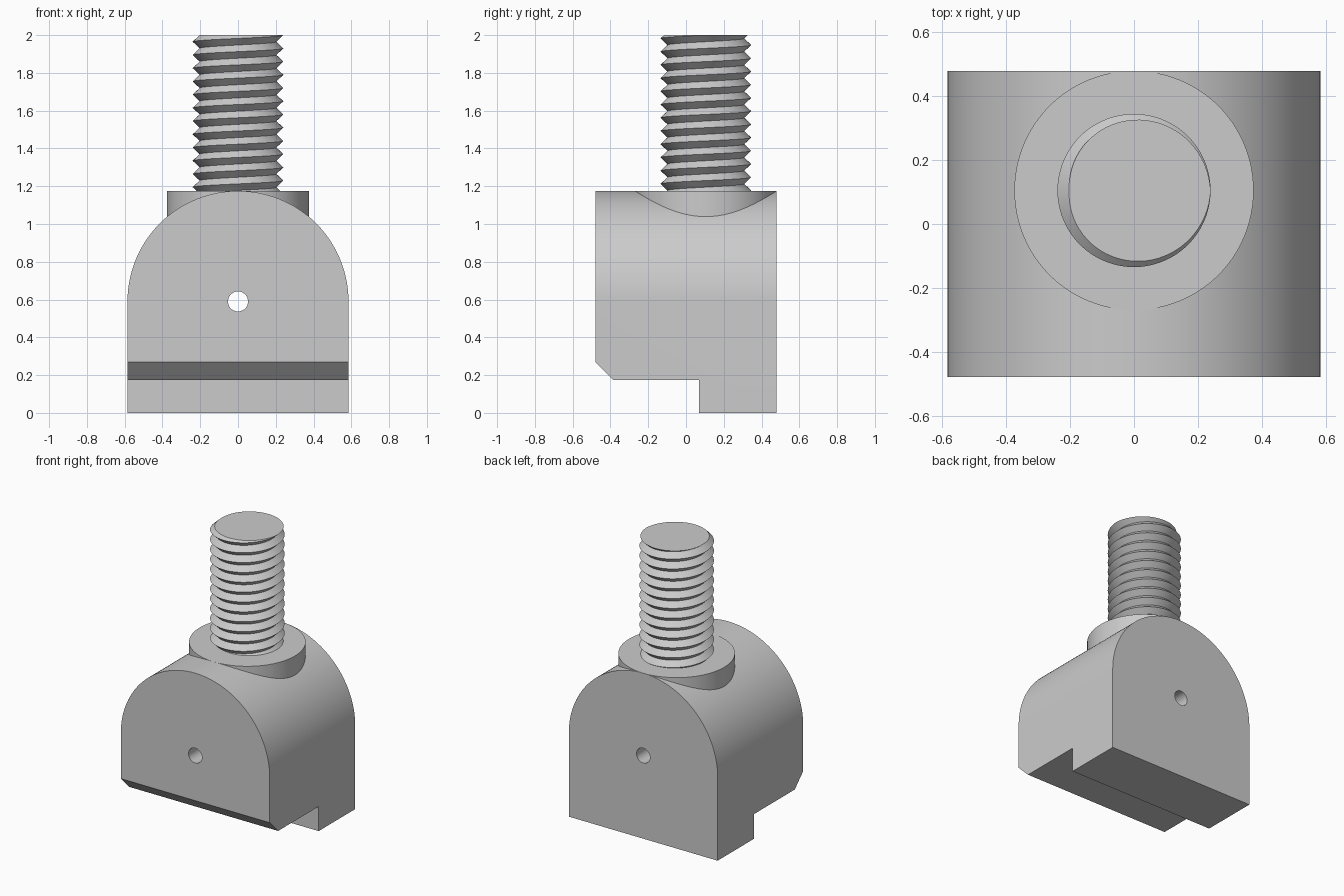
import bpy, bmesh
from math import sin, cos, pi, tau

cube = bpy.data.objects.get("Cube")
if cube:
    bpy.data.objects.remove(cube, do_unlink=True)

steel = bpy.data.materials.new("plain_grey_metal")
steel.use_nodes = True
GREY = (0.6, 0.6, 0.6, 1)
steel.diffuse_color = GREY
steel.node_tree.nodes["Principled BSDF"].inputs["Base Color"].default_value = GREY

HALF_W, HALF_D, ARCH_Z = 0.585, 0.48, 0.59
TOP = ARCH_Z + HALF_W
STUD_Y = 0.105


def finish(name, bm):
    """Turn a bmesh into a linked object with outward normals."""
    bmesh.ops.recalc_face_normals(bm, faces=bm.faces)
    mesh = bpy.data.meshes.new(name)
    bm.to_mesh(mesh)
    bm.free()
    mesh.materials.append(steel)
    obj = bpy.data.objects.new(name, mesh)
    bpy.context.collection.objects.link(obj)
    return obj


def prism(name, outline, place, start, end):
    """Extrude a 2D outline; place(a, b, t) maps it into space."""
    bm = bmesh.new()
    caps = [[bm.verts.new(place(a, b, t)) for a, b in outline] for t in (start, end)]
    for cap in caps:
        bm.faces.new(cap)
    for i in range(len(outline)):
        bm.faces.new((caps[0][i - 1], caps[0][i], caps[1][i], caps[1][i - 1]))
    return finish(name, bm)


def arc(cx, cy, r, angle, steps):
    return [(cx + r * cos(angle * i / steps), cy + r * sin(angle * i / steps))
            for i in range(steps + 1)]


def activate(obj):
    bpy.ops.object.select_all(action='DESELECT')
    obj.select_set(True)
    bpy.context.view_layer.objects.active = obj


def boolean(obj, cutter, operation):
    mod = obj.modifiers.new("cut", 'BOOLEAN')
    mod.object, mod.operation, mod.solver = cutter, operation, 'EXACT'
    activate(obj)
    bpy.ops.object.modifier_apply(modifier=mod.name)
    bpy.data.objects.remove(cutter, do_unlink=True)


def along_y(a, b, t):
    return (a, t, b)


# Arched block, trimmed to its stepped and chamfered side outline
arch = [(-HALF_W, 0), (HALF_W, 0)] + arc(0, ARCH_Z, HALF_W, pi, 96)
body = prism("arched_body", arch, along_y, -HALF_D, HALF_D)
side = [(-HALF_D, 0.27), (-0.385, 0.175), (0.07, 0.175), (0.07, -0.1),
        (0.6, -0.1), (0.6, 1.4), (-HALF_D, 1.4)]
boolean(body, prism("side_trim", side, lambda a, b, t: (t, a, b), -1, 1), 'INTERSECT')

# Cross pin hole through the body
hole = arc(0, ARCH_Z, 0.053, tau, 48)[:-1]
boolean(body, prism("pin_hole", hole, along_y, -1, 1), 'DIFFERENCE')

# Round collar under the stud
ring = arc(0, STUD_Y, 0.375, tau, 96)[:-1]
collar = prism("collar", ring, lambda a, b, t: (a, b, t), 0.95, TOP)


def threaded_stud(crest_r, root_r, pitch, bottom, top, n=72):
    """Right-handed V thread, with a crest at +x on the flat end."""
    bm = bmesh.new()
    turns = int((top - bottom) / pitch) + 4
    low = top - (turns - 2) * pitch
    roots, crests = [], []
    for i in range(turns * n + 1):
        a = tau * i / n
        z = low + pitch * i / n
        for row, r, dz in ((roots, root_r, -pitch / 2), (crests, crest_r, 0)):
            row.append(bm.verts.new((r * cos(a), STUD_Y + r * sin(a), z + dz)))
    for i in range(turns * n):
        bm.faces.new((roots[i], roots[i + 1], crests[i + 1], crests[i]))
        if i + n + 1 < len(roots):
            bm.faces.new((crests[i], crests[i + 1], roots[i + n + 1], roots[i + n]))
    # Trim both ends flat and cap them
    for z, up in ((top, 1), (bottom, -1)):
        cut = bmesh.ops.bisect_plane(
            bm, geom=bm.verts[:] + bm.edges[:] + bm.faces[:], dist=1e-6,
            plane_co=(0, 0, z), plane_no=(0, 0, up), clear_outer=True)
        edges = [e for e in cut["geom_cut"]
                 if isinstance(e, bmesh.types.BMEdge) and e.is_boundary]
        bmesh.ops.holes_fill(bm, edges=edges, sides=0)
    return finish("threaded_stud", bm)


stud = threaded_stud(0.24, 0.203, 0.07, 1.1, 2.0)

for part in (body, collar, stud):
    activate(part)
    bpy.ops.object.shade_smooth_by_angle(angle=pi / 6)
